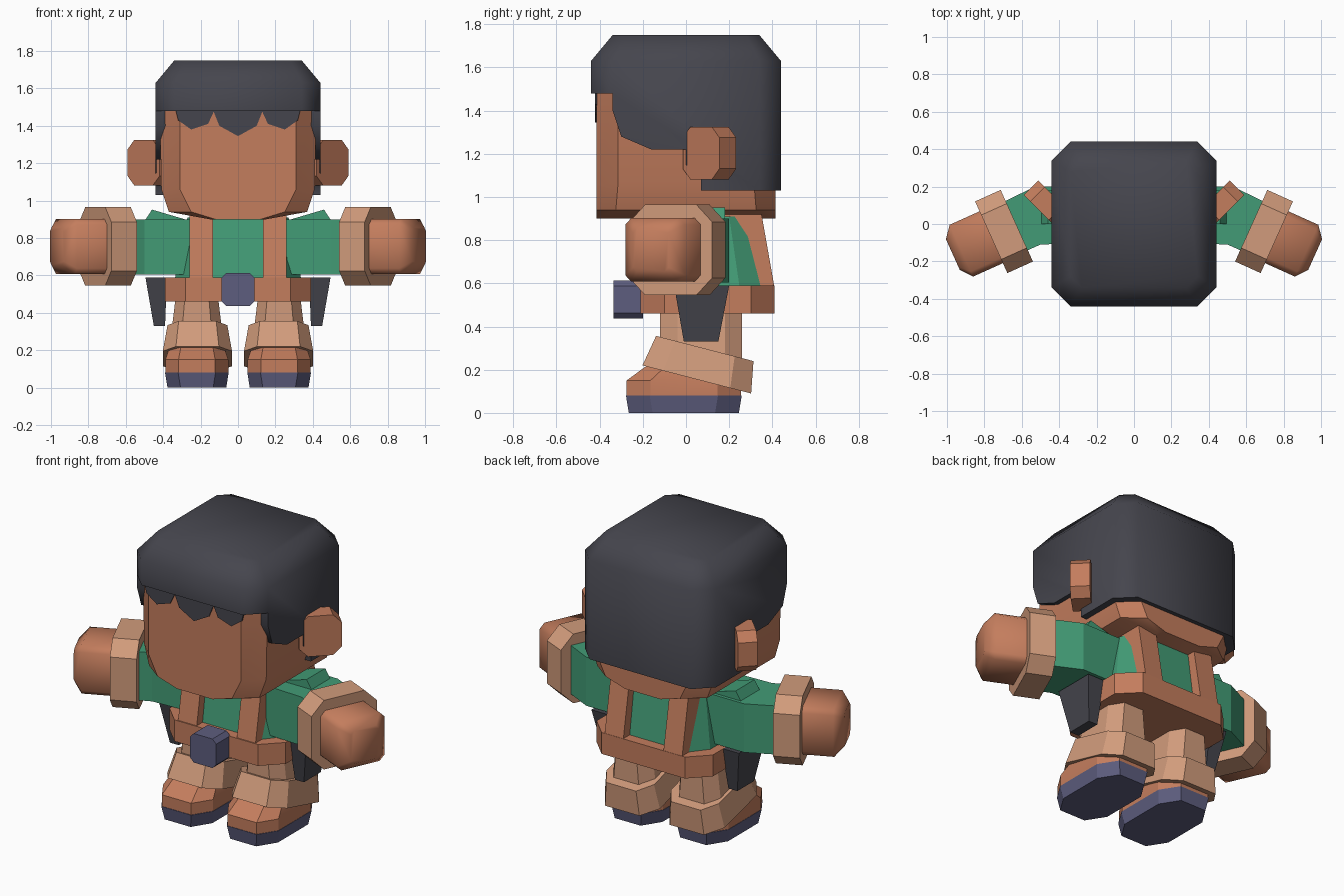
import bpy, bmesh, math
from mathutils import Matrix, Vector

cube = bpy.data.objects.get("Cube")
if cube:
    bpy.data.objects.remove(cube, do_unlink=True)


def material(name, rgb):
    m = bpy.data.materials.new(name)
    m.use_nodes = True
    m.diffuse_color = (*rgb, 1)
    m.node_tree.nodes["Principled BSDF"].inputs["Base Color"].default_value = (*rgb, 1)
    return m


CHARCOAL = material("charcoal", (0.06, 0.06, 0.075))
SKIN = material("warm_brown", (0.55, 0.205, 0.11))
TAN = material("tan_cloth", (0.64, 0.33, 0.20))
GREEN = material("green_cloth", (0.055, 0.33, 0.18))
SLATE = material("slate_purple", (0.11, 0.11, 0.21))


def skin_rings(name, rings, mat, smooth=20, mirror=False):
    """Join equal rings of points into a capped solid."""
    bm = bmesh.new()
    loops = [[bm.verts.new(p) for p in ring] for ring in rings]
    n = len(loops[0])
    for a, b in zip(loops, loops[1:]):
        for i in range(n):
            j = (i + 1) % n
            bm.faces.new((a[i], a[j], b[j], b[i]))
    bm.faces.new(loops[0][::-1])
    bm.faces.new(loops[-1])
    bmesh.ops.recalc_face_normals(bm, faces=bm.faces)
    mesh = bpy.data.meshes.new(name)
    bm.to_mesh(mesh)
    bm.free()
    mesh.materials.append(mat)
    shade(mesh, smooth)
    obj = bpy.data.objects.new(name, mesh)
    bpy.context.collection.objects.link(obj)
    if mirror:
        obj.modifiers.new("mirror", 'MIRROR').use_mirror_merge = False
    return obj


def shade(mesh, angle):
    mesh.polygons.foreach_set("use_smooth", [True] * len(mesh.polygons))
    mesh.set_sharp_from_angle(angle=math.radians(angle))


def octagon(hx, hy, cx, cy):
    return [(hx, cy - hy), (hx, hy - cy), (hx - cx, hy), (cx - hx, hy),
            (-hx, hy - cy), (-hx, cy - hy), (cx - hx, -hy), (hx - cx, -hy)]


def loft(name, rings, mat, frame=Matrix(), **kw):
    """Rings are (height, half x, half y, cut x, cut y, optional y shift)."""
    pts = []
    for z, hx, hy, cx, cy, *shift in rings:
        s = shift[0] if shift else 0
        pts.append([frame @ Vector((x, y + s, z)) for x, y in octagon(hx, hy, cx, cy)])
    return skin_rings(name, pts, mat, **kw)


def prism(name, profile, a, b, axis, mat, **kw):
    """Extrude a 2D profile along an axis from a to b."""
    def place(p, d):
        q = list(p)
        q.insert("xyz".index(axis), d)
        return q
    return skin_rings(name, [[place(p, d) for p in profile] for d in (a, b)], mat, **kw)


def sideways(origin, axis):
    """Frame whose z runs along a horizontal axis and whose x points up."""
    z = Vector(axis).normalized()
    x = Vector((0, 0, 1))
    m = Matrix((x, z.cross(x), z)).transposed().to_4x4()
    m.translation = origin
    return m


# Head
loft("head", [(0.90, 0.15, 0.415, 0.03, 0.03), (0.94, 0.37, 0.415, 0.12, 0.09),
              (1.06, 0.41, 0.415, 0.10, 0.10), (1.60, 0.42, 0.415, 0.11, 0.10)],
     SKIN, smooth=40)

# Hair: faceted block trimmed to the hairline seen from the side
hair = loft("hair", [(1.03, 0.44, 0.44, 0.10, 0.10), (1.63, 0.44, 0.44, 0.10, 0.10),
                     (1.75, 0.34, 0.34, 0.06, 0.06)], CHARCOAL)
hairline = [(-0.6, 1.48), (-0.34, 1.48), (-0.34, 1.40), (-0.30, 1.28), (-0.16, 1.22),
            (0, 1.22), (0, 1.15), (0.07, 1.08), (0.07, 0.9), (-0.6, 0.9)]
cutter = prism("hair_cutter", hairline, -0.7, 0.7, "x", CHARCOAL)
cutter.hide_render = True
trim = hair.modifiers.new("trim", 'BOOLEAN')
trim.operation = 'DIFFERENCE'
trim.solver = 'EXACT'
trim.object = cutter
bpy.context.view_layer.objects.active = hair
bpy.ops.object.modifier_apply(modifier="trim")
bpy.data.objects.remove(cutter, do_unlink=True)
shade(hair.data, 60)

# Jagged fringe on the forehead
half = [(0.10, 1.40), (0.13, 1.475), (0.16, 1.41), (0.25, 1.38), (0.32, 1.43), (0.335, 1.49)]
fringe = [(-x, z) for x, z in reversed(half)] + [(0, 1.345)] + half
prism("fringe", fringe, -0.422, -0.413, "y", CHARCOAL)

# Ears, turned back at 45 degrees
loft("ears", [(0, 0.122, 0.12, 0.05, 0.05), (0.11, 0.122, 0.12, 0.05, 0.05)], SKIN,
     sideways((0.505, 0.07, 1.203), (-1, 1, 0)), mirror=True)

# Torso, shoulder straps, belt and buckle
MID = 0.10
loft("torso", [(0.57, 0.34, 0.25, 0.08, 0.10, MID), (0.91, 0.27, 0.20, 0.04, 0.10, MID)], GREEN)
prism("straps", [(-0.205, 0.58), (-0.145, 0.92), (0.35, 0.92), (0.41, 0.58)],
      0.135, 0.26, "x", SKIN, mirror=True)
loft("belt", [(0.46, 0.39, 0.31, 0.11, 0.11, MID), (0.59, 0.39, 0.31, 0.11, 0.11, MID)], SKIN)
buckle = [(x, z + 0.525) for x, z in octagon(0.088, 0.088, 0.025, 0.025)]
prism("buckle", buckle, -0.335, -0.20, "y", SLATE)

# Hip sheaths
sheath = [[(x0, y0, z), (x1, y0, z), (x1, y1, z), (x0, y1, z)] for z, x0, x1, y0, y1 in
          ((0.33, 0.39, 0.45, -0.01, 0.15), (0.59, 0.38, 0.495, -0.055, 0.20))]
skin_rings("hip_sheaths", sheath, CHARCOAL, mirror=True)

# Arms
sleeve = [(0.24, -0.10), (0.50, -0.11), (0.635, -0.17), (0.755, 0.09), (0.53, 0.20), (0.24, 0.20)]
prism("sleeves", sleeve, 0.605, 0.90, "z", GREEN, mirror=True)
prism("shoulder_flaps", [(0.25, 0.89), (0.46, 0.952), (0.50, 0.89)], 0.0, 0.18, "y",
      GREEN, mirror=True)
arm = sideways((0.695, -0.04, 0.755), (0.91, -0.41, 0))
loft("arm_cuffs", [(-0.075, 0.21, 0.21, 0.08, 0.08), (0.075, 0.21, 0.21, 0.08, 0.08)],
     TAN, arm, mirror=True)
loft("hands", [(0, 0.147, 0.152, 0.03, 0.03), (0.25, 0.147, 0.152, 0.03, 0.03),
               (0.30, 0.10, 0.09, 0.02, 0.02)], SKIN, arm, smooth=60, mirror=True)

# Legs, boot cuffs, boots and soles
foot = Matrix.Translation((0.22, 0, 0))
loft("legs", [(0.18, 0.15, 0.19, 0.06, 0.08, 0.07), (0.47, 0.115, 0.19, 0.05, 0.08, 0.07)],
     TAN, foot, mirror=True)
tilt = Matrix.Translation((0.217, 0.05, 0.155)) @ Matrix.Rotation(math.radians(-14.5), 4, 'X')
loft("boot_cuffs", [(0, 0.185, 0.26, 0.07, 0.10), (0.148, 0.16, 0.233, 0.06, 0.09)],
     TAN, tilt, mirror=True)
loft("boots", [(0.08, 0.168, 0.265, 0.07, 0.11, -0.01), (0.15, 0.168, 0.265, 0.07, 0.11, -0.01),
               (0.22, 0.145, 0.20, 0.06, 0.09, 0.02)], SKIN, foot, mirror=True)
loft("soles", [(0, 0.157, 0.255, 0.07, 0.11, -0.01), (0.08, 0.170, 0.268, 0.07, 0.11, -0.01)],
     SLATE, foot, mirror=True)
